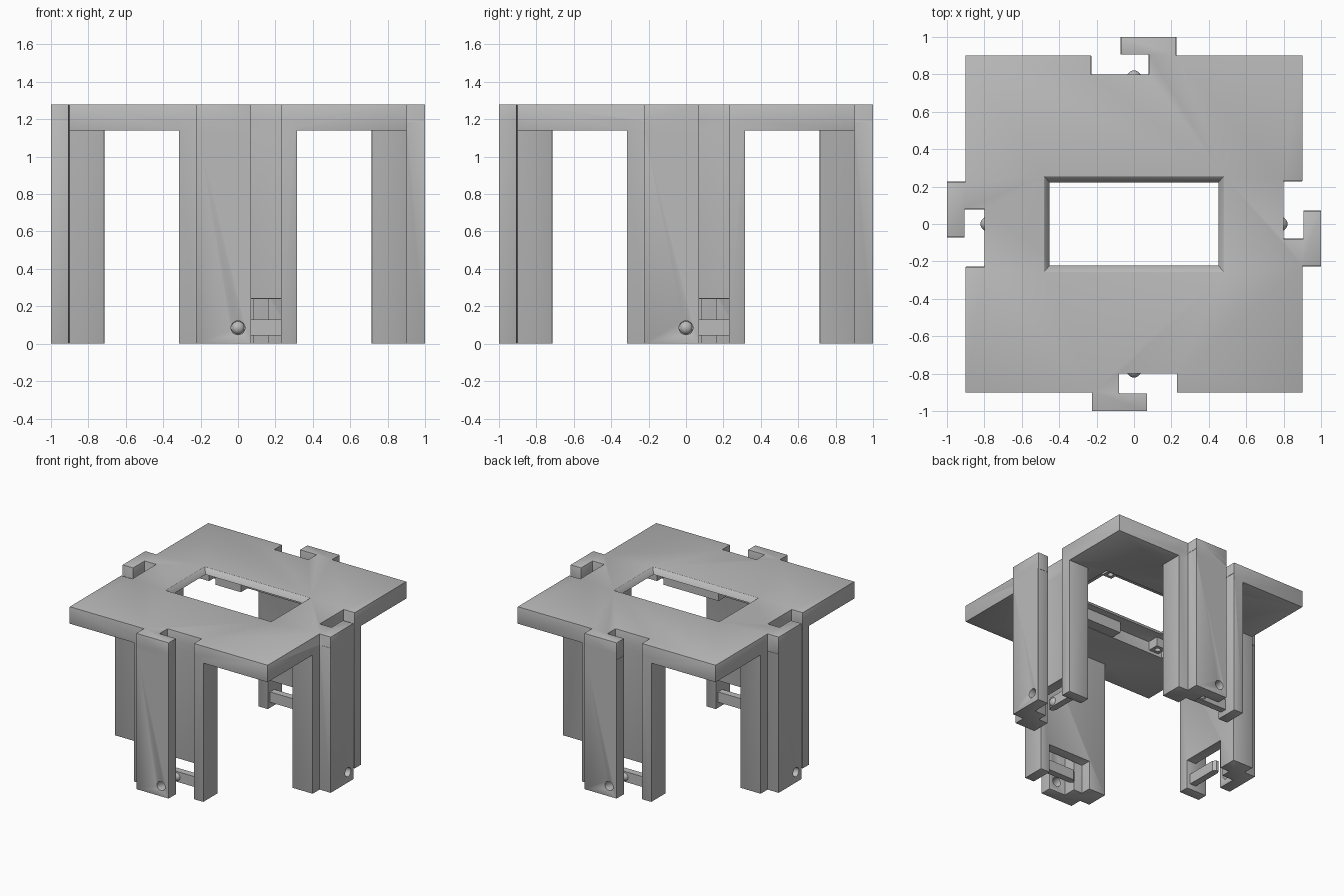
import bpy, bmesh
from math import pi, radians
from mathutils import Matrix

cube = bpy.data.objects.get("Cube")
if cube:
    bpy.data.objects.remove(cube)

grey = bpy.data.materials.new("light_grey")
grey.use_nodes = True
COLOUR = (0.5, 0.5, 0.5, 1)
grey.diffuse_color = COLOUR
grey.node_tree.nodes["Principled BSDF"].inputs["Base Color"].default_value = COLOUR

TOP, UNDER, CEILING = 1.28, 1.14, 1.235


def finish(name, bm):
    bmesh.ops.recalc_face_normals(bm, faces=bm.faces)
    mesh = bpy.data.meshes.new(name)
    bm.to_mesh(mesh)
    bm.free()
    mesh.materials.append(grey)
    obj = bpy.data.objects.new(name, mesh)
    bpy.context.collection.objects.link(obj)
    return obj


def prism(name, low, z0, z1, high=None):
    """Solid between a lower outline and an upper outline."""
    bm = bmesh.new()
    a = [bm.verts.new((x, y, z0)) for x, y in low]
    b = [bm.verts.new((x, y, z1)) for x, y in (high or low)]
    bm.faces.new(a)
    bm.faces.new(b)
    for i in range(len(a)):
        j = (i + 1) % len(a)
        bm.faces.new((a[i], a[j], b[j], b[i]))
    return finish(name, bm)


def rect(x0, x1, y0, y1):
    return [(x0, y0), (x1, y0), (x1, y1), (x0, y1)]


def turn(obj, quarter):
    obj.data.transform(Matrix.Rotation(quarter * pi / 2, 4, 'Z'))
    return obj


def apply(obj, mod):
    bpy.ops.object.select_all(action='DESELECT')
    bpy.context.view_layer.objects.active = obj
    obj.select_set(True)
    bpy.ops.object.modifier_apply(modifier=mod.name)


def combine(obj, other, operation):
    mod = obj.modifiers.new("combine", 'BOOLEAN')
    mod.operation, mod.object, mod.solver = operation, other, 'EXACT'
    apply(obj, mod)
    bpy.data.objects.remove(other)


def soften(obj, width):
    mod = obj.modifiers.new("soft_edges", 'BEVEL')
    mod.width, mod.segments = width, 2
    mod.limit_method, mod.angle_limit = 'ANGLE', radians(50)
    apply(obj, mod)
    bpy.ops.object.shade_smooth_by_angle(angle=radians(30))


# Hook and slot outline shared by the table edge and the legs
hook = [(-.225, -.9), (-.225, -1), (.07, -1), (.07, -.905),
        (-.08, -.905), (-.08, -.8), (.23, -.8), (.23, -.9)]
leg_outline = [(-.315, -.715), (-.315, -.9)] + hook + [(.315, -.9), (.315, -.715)]

# Table top with a hook on every side
outline = []
for q in range(4):
    for x, y in [(-.9, -.9)] + hook:
        for _ in range(q):
            x, y = -y, x
        outline.append((x, y))
table = prism("table_frame", outline, UNDER, TOP)

# Legs, each with a latch opening and a round hole through its hook
for q in range(4):
    leg = prism("leg", leg_outline, 0, UNDER + .05)
    combine(leg, prism("latch_cutter", rect(-.16, .23, -.8, -.6), -.1, .24), 'DIFFERENCE')
    bm = bmesh.new()
    bmesh.ops.create_cone(bm, cap_ends=True, segments=24, radius1=.037, radius2=.037, depth=.2,
                          matrix=Matrix.Translation((0, -.97, .085)) @ Matrix.Rotation(pi / 2, 4, 'X'))
    combine(leg, finish("hole_cutter", bm), 'DIFFERENCE')
    combine(table, turn(leg, q), 'UNION')

# Recess under the top and the tapered window
combine(table, prism("recess_cutter", rect(-.58, .58, -.37, .37), UNDER - .1, CEILING), 'DIFFERENCE')
t = (TOP - CEILING) / (TOP - CEILING + .02)
combine(table, prism("window_cutter", rect(-.43, .43, -.2, .2), CEILING - .03, TOP + .01,
                     rect(-.487, .487, -.262, .262)), 'DIFFERENCE')
soften(table, .01)

# Ribs and screw posts in the recess
for name, x0, x1, side in (("rear_rib", -.4, -.17, 1), ("front_rib", -.1, .4, -1)):
    prism(name, rect(x0, x1, min(side * .28, side * .38), max(side * .28, side * .38)),
          UNDER + .003, CEILING + .01)
for sx in (-1, 1):
    for sy in (-1, 1):
        post = prism("screw_post", rect(sx * .5 - .045, sx * .5 + .045, sy * .32 - .045, sy * .32 + .045),
                     UNDER + .02, CEILING + .01)
        bm = bmesh.new()
        bmesh.ops.create_cone(bm, cap_ends=True, segments=16, radius1=.022, radius2=.022, depth=.12,
                              matrix=Matrix.Translation((sx * .5, sy * .32, UNDER)))
        combine(post, finish("screw_cutter", bm), 'DIFFERENCE')

# Spring latches: a bar with a tapered free end and a ball
names = ("front", "left", "rear", "right")
for q in range(4):
    bar = [(.24, -.8), (-.03, -.8), (-.055, -.785), (-.055, -.765), (-.03, -.745), (.24, -.745)]
    turn(prism(names[q] + "_latch_bar", bar, .045, .13), q)
    bm = bmesh.new()
    bmesh.ops.create_uvsphere(bm, u_segments=24, v_segments=12, radius=.038,
                              matrix=Matrix.Translation((0, -.783, .085)))
    for f in bm.faces:
        f.smooth = True
    turn(finish(names[q] + "_latch_ball", bm), q)
